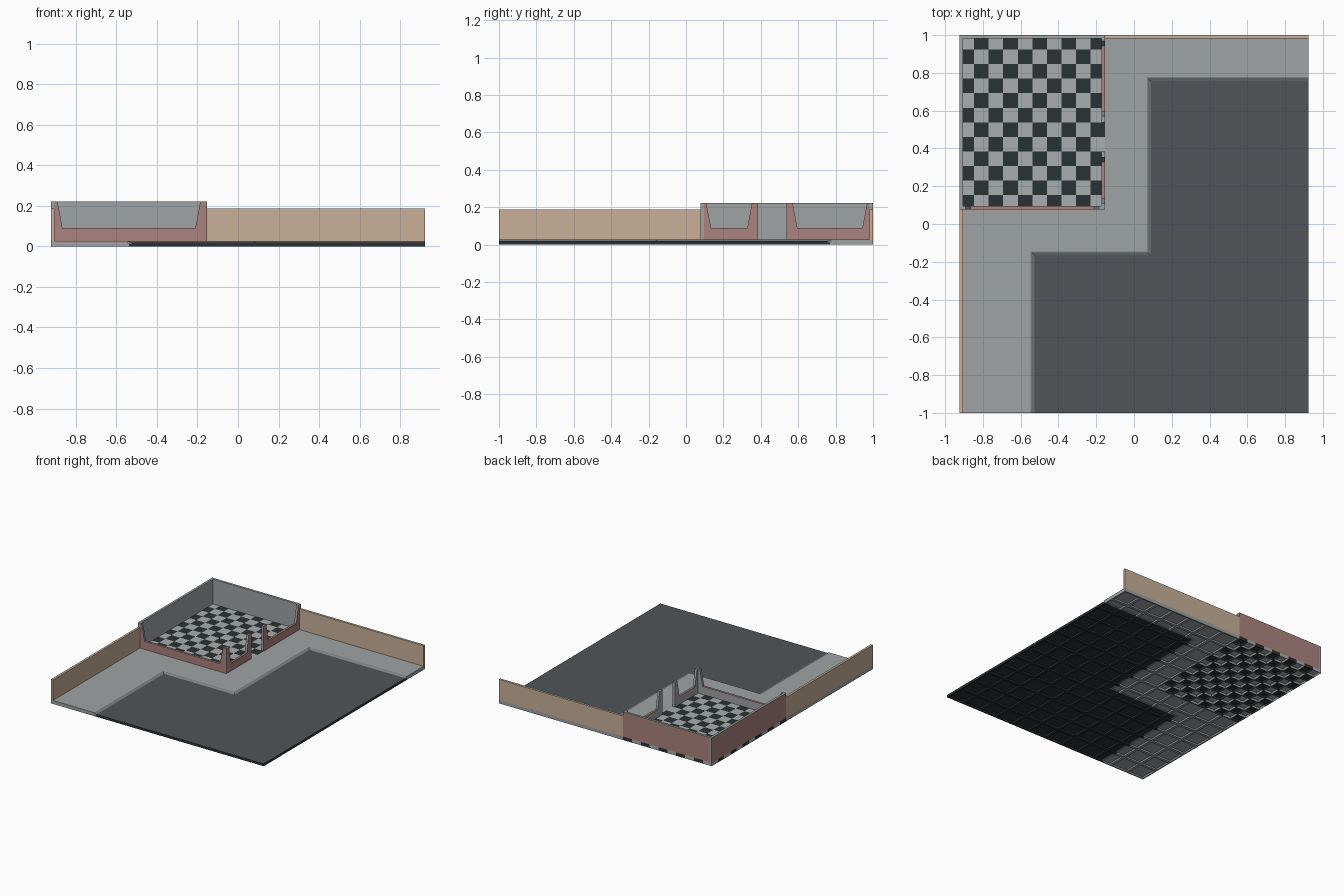
import bpy, bmesh, math
from mathutils import Vector

if "Cube" in bpy.data.objects:
    bpy.data.objects.remove(bpy.data.objects["Cube"])

U = 1 / 13            # one grid cell
TOP, ROAD, PLATE = 0.027, 0.019, 0.012
WALL, T = 0.222, 0.018


def mat(name, hexcol):
    m = bpy.data.materials.new(name)
    c = [int(hexcol[i:i + 2], 16) / 255 for i in (0, 2, 4)]
    m.diffuse_color = [((v + 0.055) / 1.055) ** 2.4 if v > 0.04 else v / 12.92 for v in c] + [1]
    m.use_nodes = True
    m.node_tree.nodes["Principled BSDF"].inputs["Base Color"].default_value = m.diffuse_color
    return m


GREY = mat("pavement grey", "9FA3A5")
PALE = mat("pale tile grey", "A9AEAE")
BLACK = mat("black", "2A3233")
ASPHALT = mat("asphalt", "515459")
TAN = mat("tan", "C8B098")
PINK = mat("dusty pink", "AB837E")
SLATE = mat("curb grey", "7C8185")


def finish(name, bm, mats, rule=None):
    bmesh.ops.recalc_face_normals(bm, faces=bm.faces)
    bm.normal_update()
    if rule:
        for f in bm.faces:
            f.material_index = rule(f)
    me = bpy.data.meshes.new(name)
    bm.to_mesh(me)
    bm.free()
    for m in mats:
        me.materials.append(m)
    ob = bpy.data.objects.new(name, me)
    bpy.context.collection.objects.link(ob)
    return ob


def add_box(bm, x0, x1, y0, y1, z0, z1):
    vs = bmesh.ops.create_cube(bm, size=1)["verts"]
    for v in vs:
        v.co = ((x0 + x1) / 2 + v.co.x * (x1 - x0),
                (y0 + y1) / 2 + v.co.y * (y1 - y0),
                (z0 + z1) / 2 + v.co.z * (z1 - z0))
    return vs


def add_prism(bm, points, offset):
    face = bm.faces.new([bm.verts.new(p) for p in points])
    ext = bmesh.ops.extrude_face_region(bm, geom=[face])["geom"]
    for v in ext:
        if isinstance(v, bmesh.types.BMVert):
            v.co += Vector(offset)


def curb_path(d):
    """Kerb line, shifted by d towards the pavement."""
    pts = [[x * U - d, y * U + d] for x, y in
           [(-7, -13), (-7, -2), (1, -2), (1, 10), (12, 10)]]
    pts[0][1] = -1
    pts[-1][0] = 12 * U
    return pts


# pavement slab, wrapping round the room floor
bm = bmesh.new()
outline = curb_path(0.009) + [(x * U, y * U) for x, y in
                              [(12, 13), (-2, 13), (-2, 1), (-12, 1), (-12, -13)]]
add_prism(bm, [(x, y, PLATE) for x, y in outline], (0, 0, TOP - PLATE))
finish("pavement", bm, [GREY])

# road slab: asphalt top on a black base
bm = bmesh.new()
outline = curb_path(-0.012) + [(12 * U, -1)]
add_prism(bm, [(x, y, PLATE) for x, y in outline], (0, 0, ROAD - PLATE))
finish("road", bm, [BLACK, ASPHALT], lambda f: int(f.normal.z > 0.5))

# sloping curb between them
bm = bmesh.new()
profile = [(0.009, PLATE), (0.009, TOP), (0.004, TOP), (-0.012, ROAD), (-0.012, PLATE)]
rails = [[bm.verts.new((x, y, z)) for x, y in curb_path(d)] for d, z in profile]
for a, b in zip(rails, rails[1:] + rails[:1]):
    for i in range(len(a) - 1):
        bm.faces.new([a[i], a[i + 1], b[i + 1], b[i]])
for k in (0, -1):
    bm.faces.new([r[k] for r in rails])
finish("curb", bm, [SLATE])


# ribs under the slabs on a two cell grid, open from below
def ribs(name, rects, material):
    w = 0.011
    bm = bmesh.new()
    for x0, x1, y0, y1 in rects:
        for i in range(-12, 13, 2):
            if x0 <= i <= x1:
                add_box(bm, max(i * U - w, x0 * U), min(i * U + w, x1 * U),
                        y0 * U, y1 * U, 0, PLATE)
        for j in range(-13, 14, 2):
            if y0 <= j <= y1:
                add_box(bm, x0 * U, x1 * U, max(j * U - w, y0 * U),
                        min(j * U + w, y1 * U), 0, PLATE)
    finish(name, bm, [material])


ribs("pavement_ribs", [(-12, -7, -13, -2), (-12, 1, -2, 1), (-2, 1, 1, 13), (1, 12, 10, 13)], GREY)
ribs("road_ribs", [(-7, 12, -13, -2), (1, 12, -2, 10)], BLACK)

# checkered room floor of single hollow tiles
for parity, (name, material) in enumerate([("dark_floor_tiles", BLACK), ("light_floor_tiles", PALE)]):
    bm = bmesh.new()
    for i in range(10):
        for j in range(12):
            if (i + j) % 2 == parity:
                x, y = (i - 12) * U, (j + 1) * U
                add_box(bm, x, x + U, y, y + U, 0, TOP)
    bm.normal_update()
    under = [f for f in bm.faces if f.normal.z < -0.5]
    bmesh.ops.inset_individual(bm, faces=under, thickness=0.011)
    for f in under:
        for v in f.verts:
            v.co.z = PLATE
    finish(name, bm, [material])


# room walls: pink outside, grey inside
def wall(name, start, end, outward, low):
    start, end, out = Vector(start) * U, Vector(end) * U, Vector(outward)
    n = (end - start).length
    along = (end - start) / n
    if low:
        prof = [(0, TOP), (n, TOP), (n, WALL), (n - 0.032, WALL), (n - 0.057, 0.09),
                (0.057, 0.09), (0.032, WALL), (0, WALL)]
    else:
        prof = [(0, TOP), (n, TOP), (n, WALL), (0, WALL)]
    bm = bmesh.new()
    add_prism(bm, [start + along * s + Vector((0, 0, z)) for s, z in prof], -out * T)

    def rule(f):
        sill = f.normal.z > 0.9 and f.calc_center_median().z < 0.1
        return int(f.normal.dot(out) > 0.9 or sill)
    finish(name, bm, [GREY, PINK], rule)


wall("room_left_wall", (-12, 1, 0), (-12, 13, 0), (-1, 0, 0), False)
wall("room_back_wall", (-12 + T / U, 13, 0), (-2, 13, 0), (0, 1, 0), False)
wall("room_front_low_wall", (-12 + 0.001, 1, 0), (-2, 1, 0), (0, -1, 0), True)
wall("room_right_low_wall_front", (-2, 1, 0), (-2, 5, 0), (1, 0, 0), True)
wall("room_right_low_wall_back", (-2, 7, 0), (-2, 13, 0), (1, 0, 0), True)

# tan boundary walls
for name, b in [("left_boundary_wall", (-12 * U, -12 * U + T, -1, U)),
                ("back_boundary_wall", (-2 * U, 12 * U, 1 - T, 1))]:
    bm = bmesh.new()
    add_box(bm, *b, TOP, 0.188)
    finish(name, bm, [TAN])
